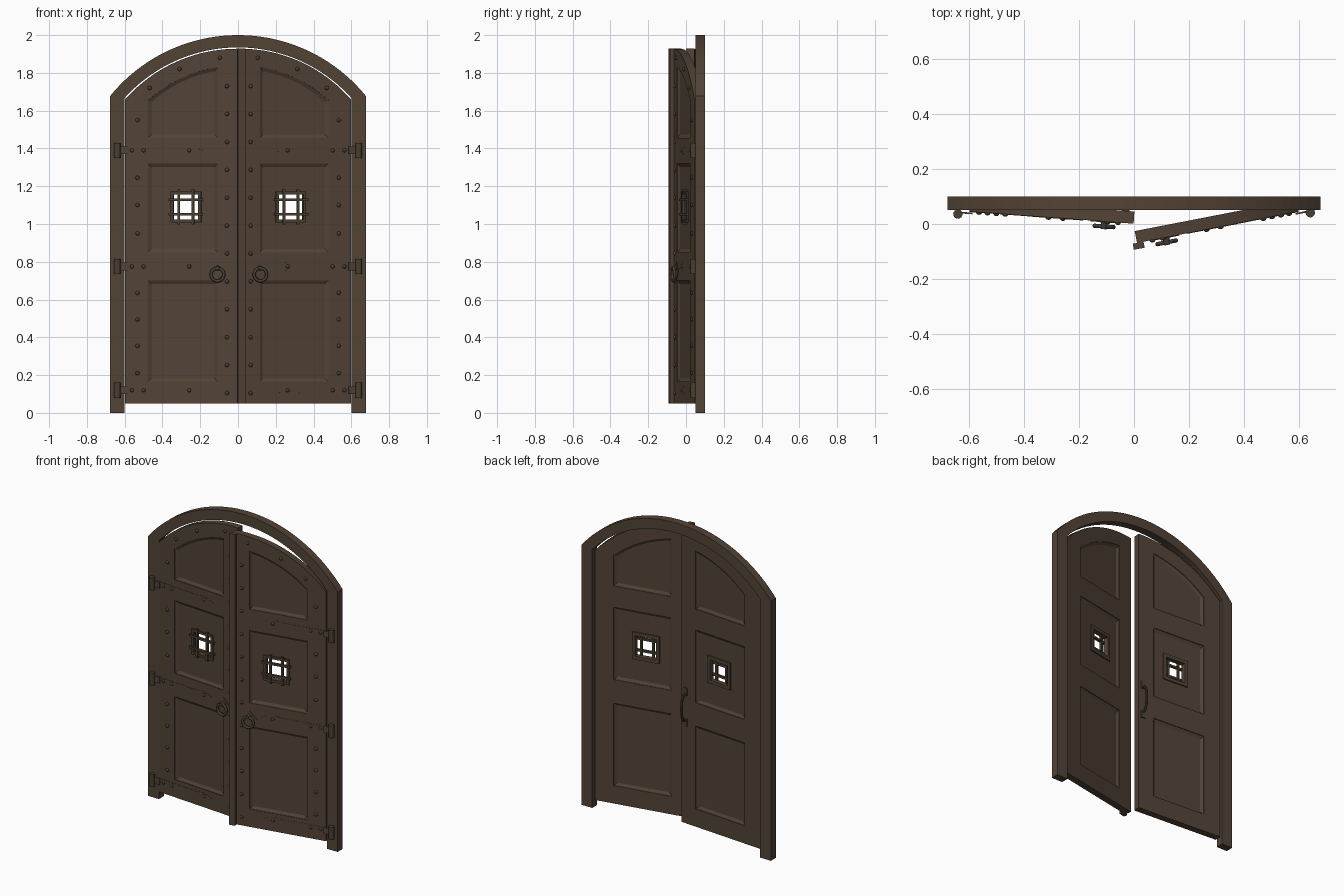
import bpy, bmesh, math
from mathutils import Matrix, Vector

if "Cube" in bpy.data.objects:
    bpy.data.objects.remove(bpy.data.objects["Cube"])

def material(name, rgb):
    m = bpy.data.materials.new(name)
    m.diffuse_color = (*rgb, 1)
    m.use_nodes = True
    m.node_tree.nodes["Principled BSDF"].inputs["Base Color"].default_value = m.diffuse_color
    return m

WOOD = material("dark brown wood", (0.085, 0.056, 0.037))
IRON = material("dark bronze iron", (0.066, 0.049, 0.031))

W, T, PIVOT_Y = 0.597, 0.044, 0.045      # leaf width, thickness, hinge line
CZ = 1.128                               # centre height of all arches
Z0 = 0.05                                # leaf bottom

def finish(name, bm, mat, M=None, smooth=False):
    bmesh.ops.recalc_face_normals(bm, faces=bm.faces[:])
    me = bpy.data.meshes.new(name)
    bm.to_mesh(me)
    bm.free()
    me.materials.append(mat)
    if smooth:
        me.shade_smooth()
        me.set_sharp_from_angle(angle=math.radians(40))
    ob = bpy.data.objects.new(name, me)
    bpy.context.scene.collection.objects.link(ob)
    if M:
        place(ob, M)
    return ob

def place(ob, M):
    ob.data.transform(M)
    if M.determinant() < 0:
        ob.data.flip_normals()

def loft(bm, rings):
    """Closed solid through rings of equal point count, capped at both ends."""
    vs = [[bm.verts.new(p) for p in r] for r in rings]
    n = len(vs[0])
    for a, b in zip(vs, vs[1:]):
        for i in range(n):
            j = (i + 1) % n
            bm.faces.new((a[i], a[j], b[j], b[i]))
    bm.faces.new(vs[0])
    bm.faces.new(vs[-1])

def slab(bm, pts, y0, y1):
    loft(bm, [[(u, y, z) for u, z in pts] for y in (y0, y1)])

def box(bm, u0, u1, y0, y1, z0, z1):
    slab(bm, [(u0, z0), (u1, z0), (u1, z1), (u0, z1)], y0, y1)

def arc_pts(r, u0, u1, n=20):
    """Points of an arch whose centre is at the meeting edge, from u0 to u1."""
    a0, a1 = (math.acos((W - u) / r) for u in (u0, u1))
    return [(W - r * math.cos(a0 + (a1 - a0) * i / n),
             CZ + r * math.sin(a0 + (a1 - a0) * i / n)) for i in range(n + 1)]

def panel(z0, z1, d):
    """Panel outline inset by d; z1 None means an arched top."""
    u0, u1 = 0.12 + d, 0.49 - d
    top = arc_pts(0.71 - d, u0, u1) if z1 is None else [(u0, z1 - d), (u1, z1 - d)]
    return top + [(u1, z0 + d), (u0, z0 + d)]

def cut(ob, cutter):
    mod = ob.modifiers.new("cut", 'BOOLEAN')
    mod.operation, mod.solver, mod.object = 'DIFFERENCE', 'EXACT', cutter
    dg = bpy.context.evaluated_depsgraph_get()
    me = bpy.data.meshes.new_from_object(ob.evaluated_get(dg))
    ob.modifiers.clear()
    ob.data = me
    bpy.data.objects.remove(cutter)

def square_frame(bm, cu, cz, inner, outer, y0, y1):
    box(bm, cu - outer, cu + outer, y0, y1, cz + inner, cz + outer)
    box(bm, cu - outer, cu + outer, y0, y1, cz - outer, cz - inner)
    box(bm, cu - outer, cu - inner, y0, y1, cz - inner, cz + inner)
    box(bm, cu + inner, cu + outer, y0, y1, cz - inner, cz + inner)

# arched door frame: one cross-section swept up, over and down
bm = bmesh.new()
RO, RI, XO, XI, N = 0.872, 0.807, 0.677, 0.6, 40
pairs = [((-XO, 0), (-XI, 0))]
ao, ai = math.asin(XO / RO), math.asin(XI / RI)
for i in range(N + 1):
    k = 2 * i / N - 1
    pairs.append(((RO * math.sin(k * ao), CZ + RO * math.cos(k * ao)),
                  (RI * math.sin(k * ai), CZ + RI * math.cos(k * ai))))
pairs.append(((XO, 0), (XI, 0)))
loft(bm, [[(o[0], 0.05, o[1]), (i[0], 0.05, i[1]), (i[0], 0.1, i[1]), (o[0], 0.1, o[1])]
          for o, i in pairs])
finish("door_frame", bm, WOOD)

PANELS = [(0.165, 0.70), (0.85, 1.32), (1.455, None)]
HINGES = (0.12, 0.775, 1.39)
WU, WZ, WH = 0.321, 1.09, 0.066          # window centre and half size
REC = 0.014                              # panel recess

for side, s, ang in (("left", 1, -4.2), ("right", -1, 11)):
    M = (Matrix.Translation((-s * W, PIVOT_Y, 0))
         @ Matrix.Rotation(math.radians(ang), 4, 'Z') @ Matrix.Diagonal((s, 1, 1, 1)))

    # leaf with bevelled panels sunk on both sides and a window hole
    bm = bmesh.new()
    slab(bm, arc_pts(0.80, 0, W) + [(W, Z0), (0, Z0)], 0, T)
    leaf = finish(side + "_door_leaf", bm, WOOD)
    bm = bmesh.new()
    for z0, z1 in PANELS:
        for face, d in ((0, 1), (T, -1)):
            loft(bm, [[(u, face + d * y, z) for u, z in panel(z0, z1, inset)]
                      for y, inset in ((-0.01, 0), (0.004, 0), (REC, 0.018))])
    cut(leaf, finish("panel_cutter", bm, WOOD))
    bm = bmesh.new()
    box(bm, WU - WH, WU + WH, -0.1, 0.1, WZ - WH, WZ + WH)
    cut(leaf, finish("window_cutter", bm, WOOD))
    place(leaf, M)

    # window trim and crossed bars
    bm = bmesh.new()
    square_frame(bm, WU, WZ, WH, WH + 0.022, T - REC - 0.002, T - REC + 0.008)
    finish(side + "_window_back_trim", bm, WOOD, M)
    bm = bmesh.new()
    square_frame(bm, WU, WZ, WH, WH + 0.016, REC - 0.008, REC + 0.002)
    for k in (-0.038, 0.038):
        e, b = WH + 0.026, 0.007
        box(bm, WU + k - b, WU + k + b, REC - 0.012, REC + 0.002, WZ - e, WZ + e)
        box(bm, WU - e, WU + e, REC - 0.016, REC - 0.002, WZ + k - b, WZ + k + b)
    finish(side + "_window_grille", bm, IRON, M)

    # hinge straps, arms and barrels
    bm = bmesh.new()
    for z in HINGES:
        half = [(0, 0.02), (0.28, 0.016), (0.33, 0.024), (0.37, 0.016)]
        slab(bm, [(u, z + h) for u, h in half] + [(0.41, z)]
             + [(u, z - h) for u, h in reversed(half)], -0.0015, 0.002)
        box(bm, -0.04, 0.012, -0.009, -0.003, z - 0.02, z + 0.02)
    finish(side + "_hinge_straps", bm, WOOD, M)
    bm = bmesh.new()
    for z in HINGES:
        bmesh.ops.create_cone(bm, cap_ends=True, segments=16, radius1=0.017, radius2=0.017,
                              depth=0.08, matrix=Matrix.Translation((-0.041, -0.012, z)))
    finish(side + "_hinge_barrels", bm, IRON, M, True)

    # round studs along stiles, arch and straps
    spots = [(0.54, 0.105 + 0.1477 * i) for i in range(12)]
    spots += [(0.065, z) for z in (0.21, 0.355, 0.495, 0.635, 0.95, 1.1, 1.245, 1.55)]
    spots += [(0.13, 1.72), (0.288, 1.82), (0.502, 1.88)]
    spots += [(u, z) for z in HINGES for u in (0.035, 0.098, 0.34)]
    bm = bmesh.new()
    for u, z in spots:
        bmesh.ops.create_icosphere(bm, subdivisions=2, radius=0.011, matrix=Matrix.Translation(
            (u, -0.001, z)) @ Matrix.Diagonal((1, 0.75, 1, 1)))
    finish(side + "_studs", bm, IRON, M, True)

    # ring pull on a diamond plate
    bm = bmesh.new()
    hu, hz, r = 0.491, 0.732, 0.05
    slab(bm, [(hu, hz + 0.02 + r), (hu + r, hz + 0.02), (hu, hz + 0.02 - r), (hu - r, hz + 0.02)],
         -0.003, 0.002)
    finish(side + "_ring_plate", bm, WOOD, M)
    bm = bmesh.new()
    bmesh.ops.create_cone(bm, cap_ends=True, segments=16, radius1=0.014, radius2=0.01, depth=0.03,
                          matrix=Matrix.Translation((hu, -0.013, hz + 0.034))
                          @ Matrix.Rotation(math.pi / 2, 4, 'X'))
    n, m = 28, 10
    grid = []
    for i in range(n):
        a = 2 * math.pi * i / n
        row = []
        for j in range(m):
            b = 2 * math.pi * j / m
            rad = 0.034 + 0.008 * math.cos(b)
            row.append(bm.verts.new((hu + rad * math.cos(a), -0.018 + 0.008 * math.sin(b),
                                     hz + rad * math.sin(a))))
        grid.append(row)
    for i in range(n):
        for j in range(m):
            i2, j2 = (i + 1) % n, (j + 1) % m
            bm.faces.new((grid[i][j], grid[i2][j], grid[i2][j2], grid[i][j2]))
    finish(side + "_ring_pull", bm, IRON, M, True)

    if side == "right":
        # cover strip over the meeting edge
        bm = bmesh.new()
        box(bm, W - 0.024, W + 0.016, -0.022, 0.0, Z0, 1.93)
        finish("meeting_strip", bm, WOOD, M)
    else:
        # bowed pull handle on the back, with end plates
        bm = bmesh.new()
        path = [Vector((0.565, T + y, 0.80 + z)) for y, z in (
            (0.0, -0.085), (0.022, -0.08), (0.034, -0.05), (0.038, 0),
            (0.034, 0.05), (0.022, 0.08), (0.0, 0.085))]
        rings = []
        for i, p in enumerate(path):
            t = (path[min(i + 1, 6)] - path[max(i - 1, 0)]).normalized()
            side_v = Vector((1, 0, 0))
            up = t.cross(side_v)
            rings.append([p + 0.008 * (math.cos(a) * side_v + math.sin(a) * up)
                          for a in (2 * math.pi * k / 8 for k in range(8))])
        loft(bm, rings)
        for z in (0.70, 0.90):
            box(bm, 0.551, 0.579, T - 0.002, T + 0.005, z - 0.025, z + 0.025)
        finish("back_pull_handle", bm, IRON, M, True)
